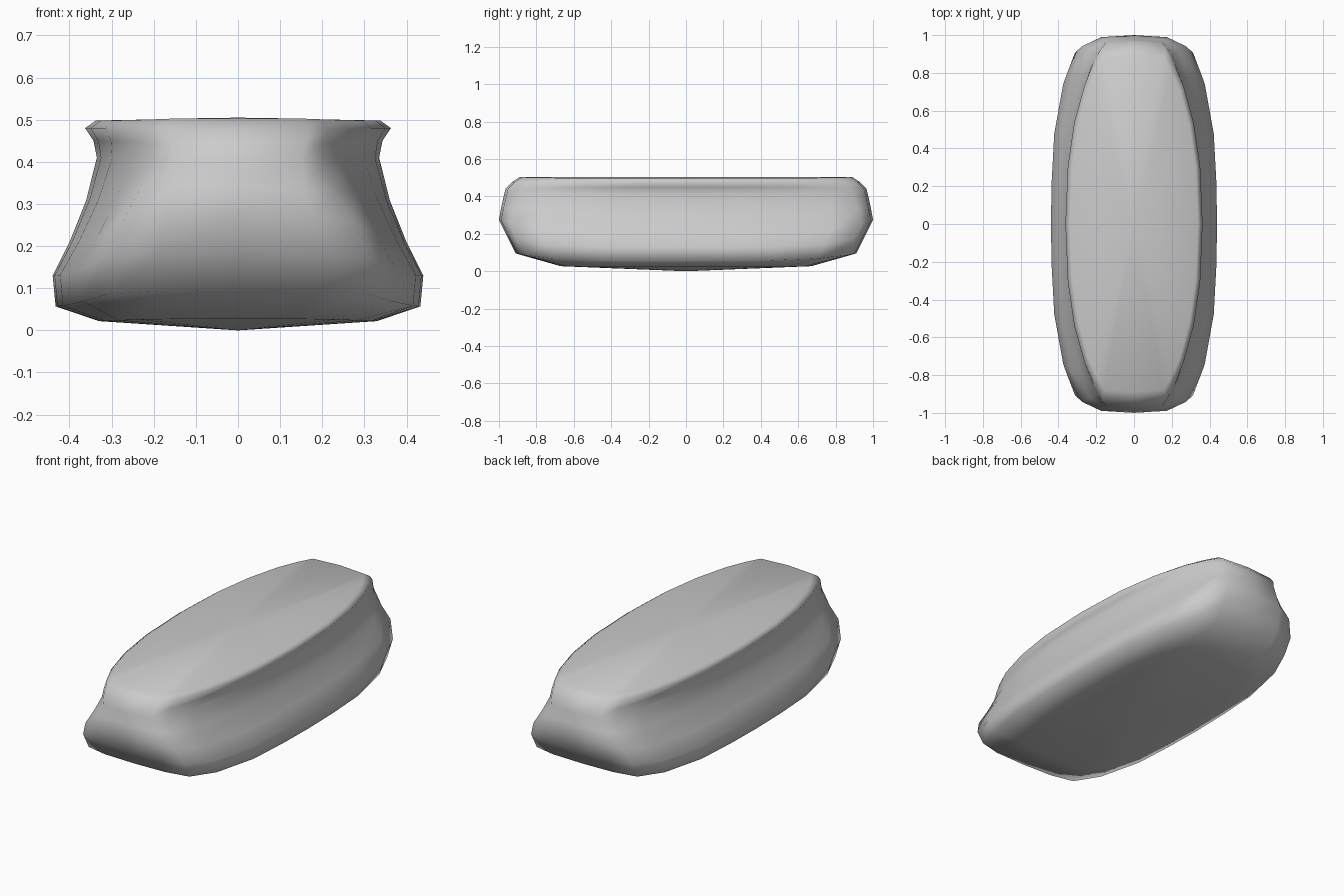
import bpy, bmesh

if "Cube" in bpy.data.objects:
    bpy.data.objects.remove(bpy.data.objects["Cube"])

# Quarter plan outlines (fraction of half width, half length): boxy base, rounder top
BASE = [(1, 0), (0.99, 0.24), (0.96, 0.5), (0.85, 0.78), (0.71, 0.95), (0.43, 0.99), (0, 1)]
TOP = [(1, 0), (0.965, 0.33), (0.87, 0.58), (0.72, 0.79), (0.58, 0.91), (0.46, 0.985), (0, 1)]

# Levels: half width, half length, height at sides, height at ends, blend to top outline
LEVELS = [
    (0.33, 0.67, 0.022, 0.027, 0.0),
    (0.433, 0.91, 0.057, 0.095, 0.0),
    (0.44, 0.955, 0.13, 0.185, 0.0),
    (0.40, 1.00, 0.21, 0.275, 0.2),
    (0.36, 0.988, 0.31, 0.34, 0.45),
    (0.335, 0.975, 0.41, 0.40, 0.75),
    (0.343, 0.965, 0.45, 0.44, 0.9),
    (0.363, 0.93, 0.48, 0.477, 1.0),
    (0.338, 0.89, 0.498, 0.503, 1.0),
]


def ring(level):
    a, b, z_side, z_end, t = level
    quarter = []
    for (bx, by), (tx, ty) in zip(BASE, TOP):
        x, y = bx + (tx - bx) * t, by + (ty - by) * t
        f = y ** 5
        quarter.append((a * x, b * y, z_side + (z_end - z_side) * f))
    half = quarter + [(-x, y, z) for x, y, z in quarter[-2::-1]]
    return half + [(x, -y, z) for x, y, z in half[-2:0:-1]]


# Loft the body and fan the two caps
bm = bmesh.new()
rings = [[bm.verts.new(p) for p in ring(lv)] for lv in LEVELS]
n = len(rings[0])
for lo, hi in zip(rings, rings[1:]):
    for i in range(n):
        j = (i + 1) % n
        bm.faces.new((lo[i], lo[j], hi[j], hi[i]))
bottom = bm.verts.new((0, 0, 0))
top = bm.verts.new((0, 0, 0.505))
for i in range(n):
    j = (i + 1) % n
    bm.faces.new((bottom, rings[0][j], rings[0][i]))
    bm.faces.new((top, rings[-1][i], rings[-1][j]))
bmesh.ops.recalc_face_normals(bm, faces=bm.faces)
for f in bm.faces:
    f.smooth = True

mesh = bpy.data.meshes.new("rounded_block")
bm.to_mesh(mesh)
bm.free()
body = bpy.data.objects.new("rounded_block", mesh)
bpy.context.collection.objects.link(body)
